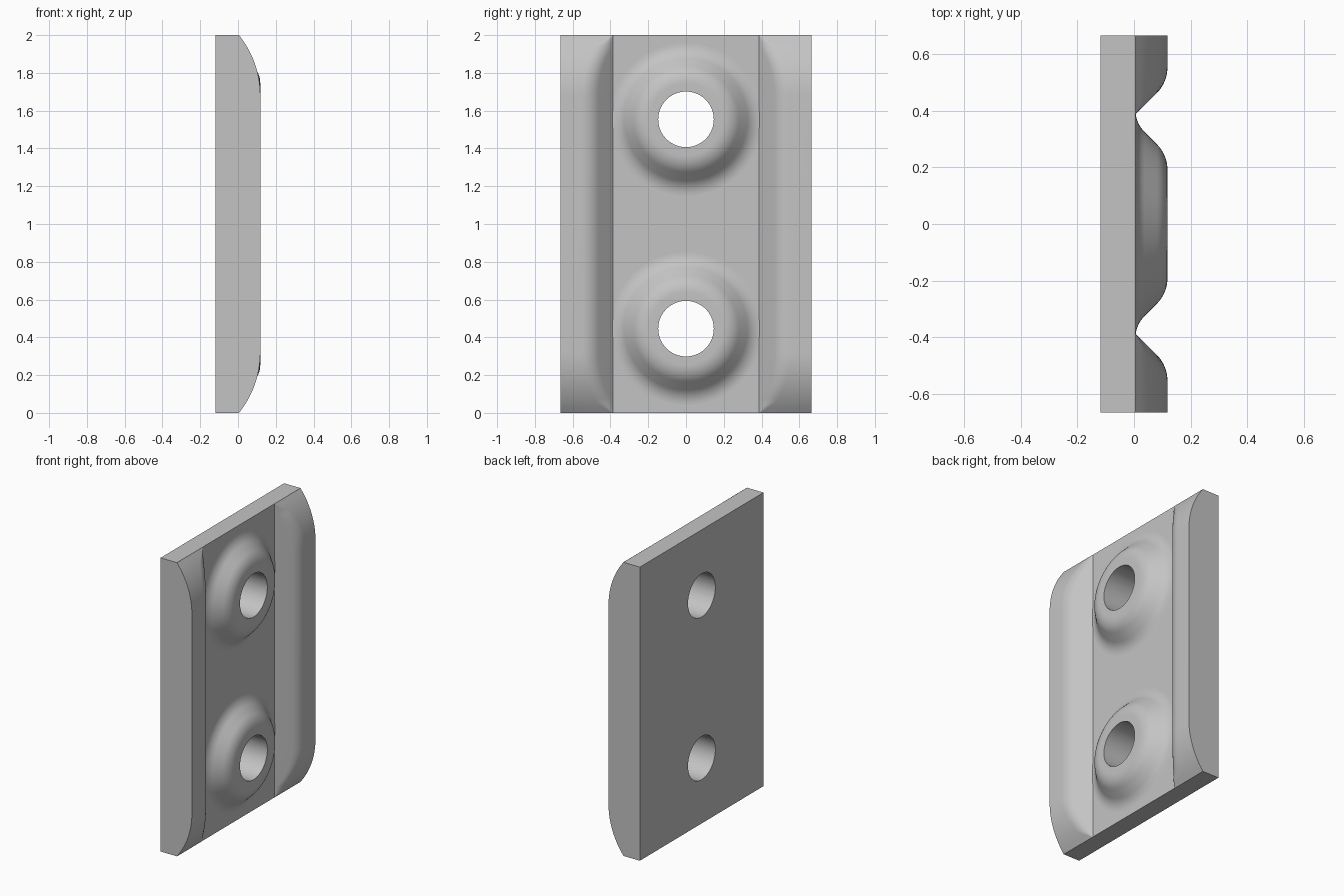
import bpy, bmesh
from math import pi, sin, cos, tan, radians, sqrt
from mathutils import Vector

if "Cube" in bpy.data.objects:
    bpy.data.objects.remove(bpy.data.objects["Cube"])

BACK, FLOOR, TOP = -0.118, 0.005, 0.118   # depth levels along x
HALF_WIDTH, HEIGHT = 0.665, 2.0
HOLE_RADIUS, HOLE_HEIGHTS = 0.147, (0.446, 1.554)
RISE = TOP - FLOOR
SEGMENTS = 96

grey = bpy.data.materials.new("light grey")
grey.use_nodes = True
grey.diffuse_color = (0.55, 0.55, 0.55, 1)
grey.node_tree.nodes["Principled BSDF"].inputs["Base Color"].default_value = grey.diffuse_color


def finish(name, bm):
    """Turn a bmesh into a smooth shaded grey object."""
    bmesh.ops.recalc_face_normals(bm, faces=bm.faces)
    mesh = bpy.data.meshes.new(name)
    bm.to_mesh(mesh)
    bm.free()
    mesh.materials.append(grey)
    obj = bpy.data.objects.new(name, mesh)
    bpy.context.collection.objects.link(obj)
    smooth(obj)
    return obj


def smooth(obj):
    bpy.ops.object.select_all(action='DESELECT')
    obj.select_set(True)
    bpy.context.view_layer.objects.active = obj
    bpy.ops.object.shade_smooth_by_angle(angle=radians(30))


def fillet(corner, before, after, length, steps=8):
    """Arc tangent to both sides of a corner, starting at a given distance."""
    corner = Vector(corner)
    u = (Vector(before) - corner).normalized()
    v = (Vector(after) - corner).normalized()
    half = u.angle(v) / 2
    radius = length * tan(half)
    bisector = (u + v).normalized()
    centre = corner + bisector * (length / cos(half))
    side = (u - v).normalized()
    sweep = pi / 2 - half
    angles = [sweep * (1 - 2 * i / steps) for i in range(steps + 1)]
    return [centre + radius * (side * sin(a) - bisector * cos(a)) for a in angles]


def bridge(bm, rings, closed):
    """Quads between successive rings of vertices."""
    for a, b in zip(rings, rings[1:]):
        n = len(a)
        for i in range(n if closed else n - 1):
            j = (i + 1) % n
            bm.faces.new((a[i], a[j], b[j], b[i]))


# Base plate with two through holes
bm = bmesh.new()
bmesh.ops.create_cube(bm, size=1)
for v in bm.verts:
    v.co = ((BACK + FLOOR) / 2 + v.co.x * (FLOOR - BACK), v.co.y * 2 * HALF_WIDTH, HEIGHT * (v.co.z + 0.5))
plate = finish("base_plate", bm)

for z in HOLE_HEIGHTS:
    bpy.ops.mesh.primitive_cylinder_add(vertices=SEGMENTS, radius=HOLE_RADIUS, depth=1,
                                        location=(0, 0, z), rotation=(0, pi / 2, 0))
    cutter = bpy.context.object
    cutter.hide_render = True
    cut = plate.modifiers.new("hole", 'BOOLEAN')
    cut.operation, cut.object, cut.solver = 'DIFFERENCE', cutter, 'EXACT'
    bpy.context.view_layer.objects.active = plate
    bpy.ops.object.modifier_apply(modifier=cut.name)
    bpy.data.objects.remove(cutter)
smooth(plate)

# Raised bosses around the holes: a flared profile spun about each hole axis
foot, brow = 0.357, 0.244
profile = [Vector((HOLE_RADIUS, 0)), Vector((HOLE_RADIUS, RISE))]
profile += fillet((brow, RISE), (HOLE_RADIUS, RISE), (foot, 0), 0.052)
profile += fillet((foot, 0), (brow, RISE), (1, 0), 0.046)
for name, z in zip(("lower_boss", "upper_boss"), HOLE_HEIGHTS):
    bm = bmesh.new()
    rings = []
    for r, h in profile:
        rings.append([bm.verts.new((FLOOR + h, r * cos(2 * pi * i / SEGMENTS), z + r * sin(2 * pi * i / SEGMENTS)))
                      for i in range(SEGMENTS)])
    bridge(bm, rings, True)
    finish(name, bm)

# Side rails: sloped inner flank, rounded shoulder, ends curving down to the plate
INNER, RUN = 0.387, 0.32
arc_radius = (RUN ** 2 + RISE ** 2) / (2 * RISE)
steps = 24
drop = [RUN * i / steps for i in range(steps + 1)]
stations = drop + [HEIGHT - d for d in reversed(drop)]
for name, side in (("front_rail", -1), ("back_rail", 1)):
    bm = bmesh.new()
    rings = []
    for z in stations:
        remain = max(0, RUN - min(z, HEIGHT - z))
        h = max(0.001, RISE - arc_radius + sqrt(arc_radius ** 2 - remain ** 2))
        shoulder = (INNER + h, h)
        section = [Vector((INNER, 0))]
        section += fillet(shoulder, (INNER, 0), (HALF_WIDTH, h), min(0.052, 1.2 * h))
        section += [Vector((HALF_WIDTH, h)), Vector((HALF_WIDTH, 0))]
        rings.append([bm.verts.new((FLOOR + x, side * y, z)) for y, x in section])
    bridge(bm, rings, False)
    finish(name, bm)
